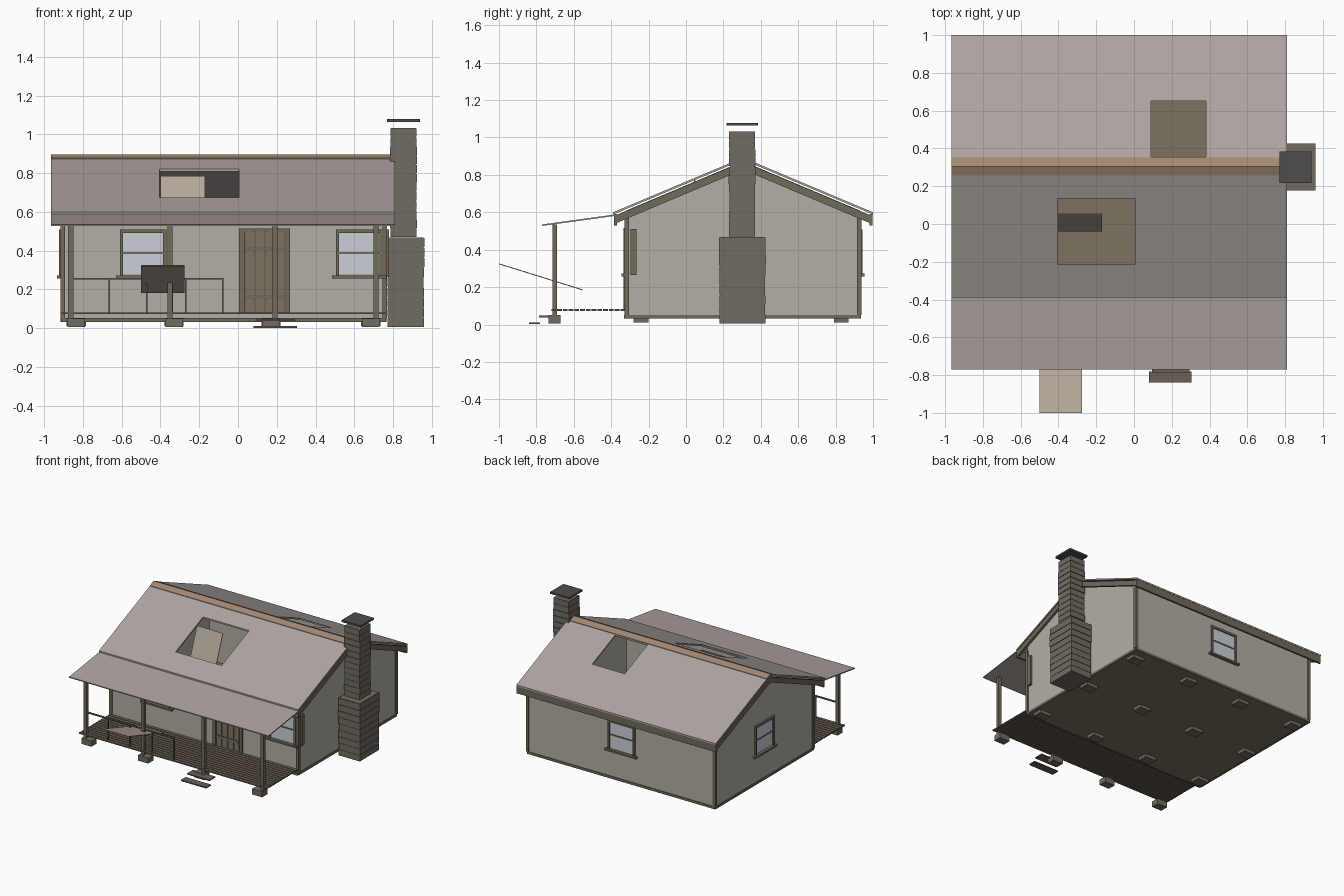
import bpy, bmesh, random
from mathutils import Vector

if "Cube" in bpy.data.objects:
    bpy.data.objects.remove(bpy.data.objects["Cube"])
random.seed(4)

COL = dict(wall=(.45, .43, .38), roof=(.42, .37, .35), wood=(.17, .145, .105), stone=(.17, .15, .12),
           dark=(.08, .075, .07), tan=(.36, .25, .17), glass=(.6, .63, .68), deck=(.15, .12, .09),
           sheet=(.45, .39, .32), floor=(.2, .17, .12))
MATS = {}


def mat(key):
    if key not in MATS:
        m = bpy.data.materials.new(key)
        m.diffuse_color = (*COL[key], 1)
        m.use_nodes = True
        m.node_tree.nodes["Principled BSDF"].inputs["Base Color"].default_value = m.diffuse_color
        MATS[key] = m
    return MATS[key]


def finish(bm, name, key):
    bmesh.ops.recalc_face_normals(bm, faces=bm.faces)
    me = bpy.data.meshes.new(name)
    bm.to_mesh(me)
    bm.free()
    ob = bpy.data.objects.new(name, me)
    me.materials.append(mat(key))
    bpy.context.collection.objects.link(ob)
    return ob


def boxes(name, key, *bounds):
    """One object of boxes, each (x0, x1, y0, y1, z0, z1)."""
    bm = bmesh.new()
    for x0, x1, y0, y1, z0, z1 in bounds:
        r = bmesh.ops.create_cube(bm, size=1)
        for v in r['verts']:
            v.co = Vector((x0 + (v.co.x + .5) * (x1 - x0), y0 + (v.co.y + .5) * (y1 - y0),
                           z0 + (v.co.z + .5) * (z1 - z0)))
    return finish(bm, name, key)


def extrude_x(name, key, pts, *spans):
    """Extrude a (y, z) profile along x over each (x0, x1) span."""
    bm = bmesh.new()
    for x0, x1 in spans:
        f = bm.faces.new([bm.verts.new((x0, y, z)) for y, z in pts])
        g = bmesh.ops.extrude_face_region(bm, geom=[f])['geom']
        bmesh.ops.translate(bm, vec=(x1 - x0, 0, 0), verts=[v for v in g if isinstance(v, bmesh.types.BMVert)])
    return finish(bm, name, key)


X0, X1, Y0, Y1 = -.91, .76, -.32, .93      # walls
RX0, RX1 = -.965, .81                      # roof ends
RY, RZ, EAVE = .305, .893, .695            # ridge, eave distance
SLOPE = (RZ - .60) / EAVE


def rz(y):
    return RZ - SLOPE * abs(y - RY)


def slab(name, key, ya, yb, top, bottom, *spans):
    """Sloped slab following the roof, top/bottom are vertical offsets."""
    extrude_x(name, key, [(ya, rz(ya) + top), (yb, rz(yb) + top), (yb, rz(yb) + bottom), (ya, rz(ya) + bottom)],
              *spans)


# floor, sill and piers
boxes('floor', 'floor', (X0, X1, Y0, Y1, .035, .05))
boxes('sill_beams', 'wood', (X0, X1, Y0 - .012, Y0, .033, .052), (X0, X1, Y1 - .01, Y1 + .005, .033, .052),
      (X0 - .006, X0 + .01, Y0, Y1, .033, .052), (X1 - .01, X1 + .006, Y0, Y1, .033, .052))
PX = [-.835, -.33, .17, .685]
boxes('house_piers', 'stone', *[(x - .05, x + .05, y - .04, y + .04, .01, .036)
                                for x in PX for y in (-.24, .295, .83)])
boxes('porch_piers', 'stone', *[(x - .045, x + .045, -.735, -.67, .005, .05) for x in PX])

# walls
T = .018
gable = [(Y0, .05), (Y1, .05), (Y1, rz(Y1) - .02), (RY, RZ - .02), (Y0, rz(Y0) - .02)]
extrude_x('gable_walls', 'wall', gable, (X0, X0 + T), (X1 - T, X1))
boxes('long_walls', 'wall', (X0 + T, X1 - T, Y0, Y0 + T, .05, rz(Y0) - .02),
      (X0 + T, X1 - T, Y1 - T, Y1, .05, rz(Y1) - .02))
c = .012
boxes('corner_boards', 'wood', *[(x - c, x + c, y - c, y + c, .05, .57)
                                 for x in (X0 + .005, X1 - .003) for y in (Y0 + .003, Y1 - .005)])
boxes('side_wall_box', 'wood', (X1, X1 + .018, Y0 + .022, Y0 + .055, .265, .51))

# roof slopes, each with a rectangular hole
front, ridge, back = RY - EAVE, RY, RY + EAVE
for side, edge, h0, h1, a, b in (('front', front, -.215, .135, -.405, .005), ('back', back, .65, .355, .09, .38)):
    slab(side + '_roof_lower', 'roof', edge, h0, 0, -.012, (RX0, RX1))
    slab(side + '_roof_middle', 'roof', h0, h1, 0, -.012, (RX0, a), (b, RX1))
    slab(side + '_roof_upper', 'roof', h1, ridge, 0, -.012, (RX0, RX1))
    s = 1 if side == 'back' else -1
    slab(side + '_ridge_cap', 'tan', ridge, ridge + s * .048, .004, 0, (RX0, RX1 - .02))
    slab(side + '_rake_boards', 'wood', edge - s * .012, ridge, -.022, -.065, (RX0, RX0 + .02), (RX1 - .02, RX1))
    ye = edge - s * .012
    boxes(side + '_fascia', 'wood', (RX0, RX1, ye - .008, ye + .008, .53, .59))

# loose panel hanging in the front roof hole
extrude_x('fallen_roof_panel', 'sheet', [(-.04, .55), (.05, .785), (.055, .783), (-.035, .548)], (-.40, -.17))

# porch roof, posts, deck, rail
extrude_x('porch_roof', 'roof', [(-.77, .535), (-.385, .588), (-.385, .580), (-.77, .527)], (RX0, RX1))
boxes('porch_posts', 'wood', *[(x - .013, x + .013, -.715, -.69, .05, .535) for x in (-.863, -.35, .19, .713)])
n = 13
step = (.72 + Y0) / n
boxes('porch_deck', 'deck', *[(X0, X1, -.72 + i * step, -.72 + (i + .82) * step, .072, .082) for i in range(n)])
r = .004
boxes('porch_railing', 'wood', (-.86, -.075, -.71, -.695, .25, .258),
      *[(x - r, x + r, -.707, -.698, .08, .255) for x in (-.665, -.47, -.34, -.27, -.078)])
extrude_x('broken_sheet', 'sheet', [(-1, .327), (-.55, .187), (-.55, .182), (-1, .322)], (-.5, -.275))
boxes('steps', 'deck', (.08, .305, -.84, -.78, .002, .012), (.095, .295, -.785, -.71, .038, .047))


# windows, built in wall coordinates: u along wall, d outward
def window(name, cx, cy, out):
    def place(u0, u1, d0, d1, z0, z1):
        if out[0]:
            xs = sorted((cx + out[0] * d0, cx + out[0] * d1))
            return (*xs, cy + u0, cy + u1, z0, z1)
        ys = sorted((cy + out[1] * d0, cy + out[1] * d1))
        return (cx + u0, cx + u1, *ys, z0, z1)
    boxes(name + '_glass', 'glass', place(-.108, .108, -.005, .005, .28, .495))
    boxes(name + '_frame', 'wood', place(-.12, -.104, -.005, .014, .27, .505), place(.104, .12, -.005, .014, .27, .505),
          place(-.12, .12, -.005, .014, .49, .508), place(-.104, .104, -.005, .010, .383, .393),
          place(-.14, .14, -.005, .024, .257, .272))


window('front_left_window', -.49, Y0, (0, -1))
window('front_right_window', .625, Y0, (0, -1))
window('back_window', -.08, Y1, (0, 1))
window('left_window', X0, .31, (-1, 0))

# plank door and its frame
boxes('door_frame', 'wood', (.005, .035, Y0 - .014, Y0, .08, .51), (.245, .268, Y0 - .014, Y0, .08, .51),
      (.005, .268, Y0 - .014, Y0, .5, .515))
boxes('door_planks', 'floor', *[(.038 + i * .052, .085 + i * .052, Y0 - .009, Y0, .08, .5) for i in range(4)])
boxes('door_braces', 'wood', *[(.04, .24, Y0 - .014, Y0 - .008, z, z + .02) for z in (.15, .4)])

# chimney in stone courses


def courses(name, x0, x1, y0, y1, z0, z1, n):
    h = (z1 - z0) / n
    out = [(x0 + .004, x1 - .004, y0 + .004, y1 - .004, z0, z1 - .002)]
    for i in range(n):
        j = random.uniform(-.002, .002)
        out.append((x0 - j, x1 + j, y0 - j, y1 + j, z0 + i * h, z0 + (i + 1) * h - .004))
    boxes(name, 'stone', *out)


courses('chimney_base', .77, .96, .178, .425, .005, .47, 9)
courses('chimney_stack', .785, .923, .23, .37, .47, 1.035, 12)
boxes('chimney_cap', 'dark', (.77, .94, .217, .385, 1.063, 1.078))
